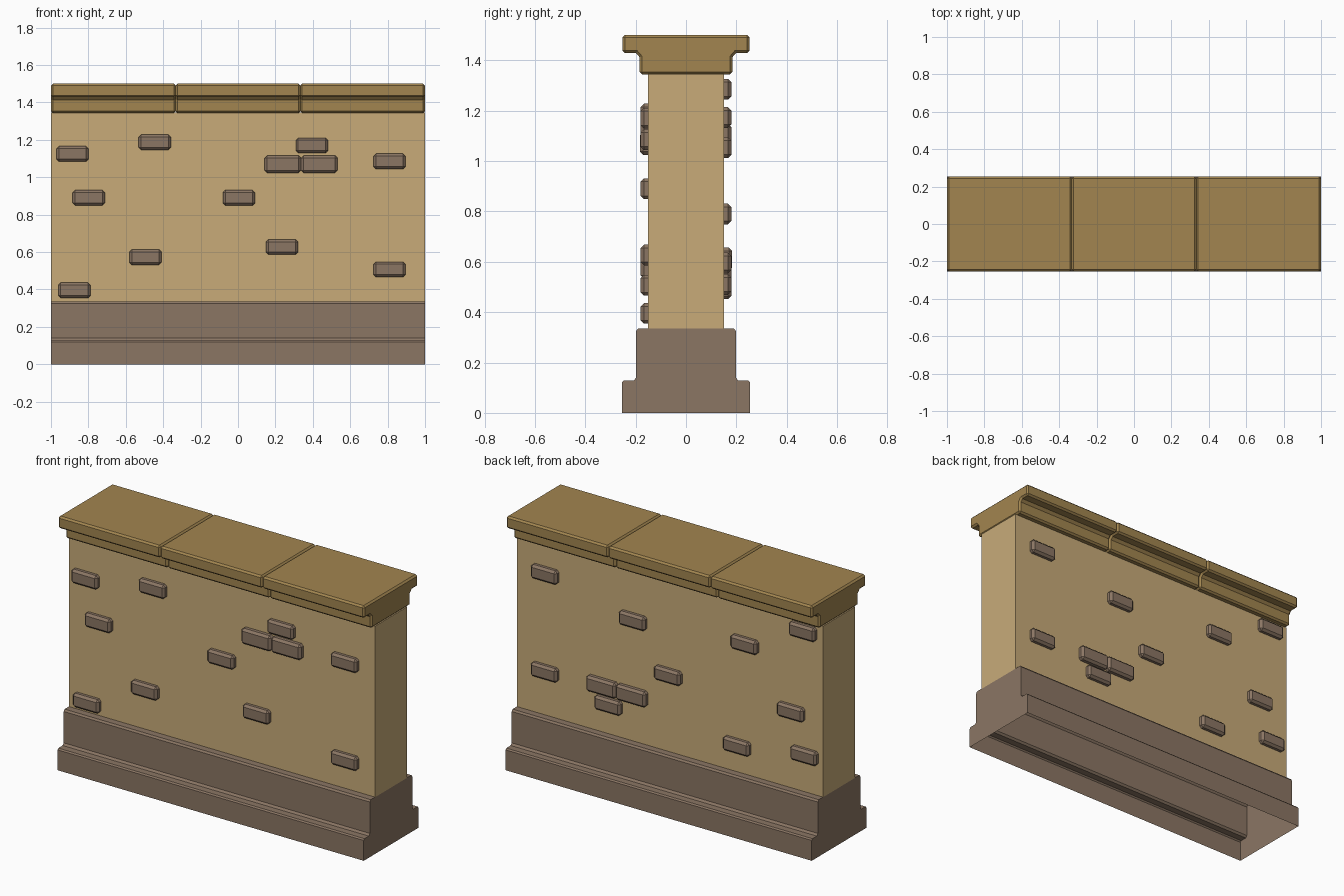
import bpy, bmesh
from mathutils import Matrix, Vector

cube = bpy.data.objects.get("Cube")
if cube:
    bpy.data.objects.remove(cube, do_unlink=True)


def material(name, rgb):
    m = bpy.data.materials.new(name)
    m.use_nodes = True
    color = (*rgb, 1.0)
    m.diffuse_color = color
    m.node_tree.nodes["Principled BSDF"].inputs["Base Color"].default_value = color
    return m


plaster = material("tan plaster", (0.578, 0.407, 0.191))
coping = material("ochre coping", (0.361, 0.235, 0.080))
stone = material("brown stone", (0.258, 0.181, 0.127))


def finish(bm, name, mat, bevel=0.0):
    mesh = bpy.data.meshes.new(name)
    bm.to_mesh(mesh)
    bm.free()
    mesh.materials.append(mat)
    ob = bpy.data.objects.new(name, mesh)
    bpy.context.scene.collection.objects.link(ob)
    if bevel:
        mod = ob.modifiers.new("chamfer", "BEVEL")
        mod.width = bevel
        mod.segments = 1
        mod.limit_method = "ANGLE"
        mod.angle_limit = 1.0
    return ob


def box(name, center, size, mat, bevel=0.0):
    bm = bmesh.new()
    bmesh.ops.create_cube(bm, size=1, matrix=Matrix.Translation(center) @ Matrix.Diagonal((*size, 1)))
    return finish(bm, name, mat, bevel)


def moulding(name, half, x0, x1, mat, bevel=0.0, open_bottom=False):
    """Mirror a half profile of (y, z) across y = 0 and sweep it along x."""
    outline = half + [(-y, z) for y, z in reversed(half)]
    bm = bmesh.new()
    face = bm.faces.new([bm.verts.new((x0, y, z)) for y, z in outline])
    ext = bmesh.ops.extrude_face_region(bm, geom=[face], use_keep_orig=True)
    verts = [g for g in ext["geom"] if isinstance(g, bmesh.types.BMVert)]
    bmesh.ops.translate(bm, verts=verts, vec=(x1 - x0, 0, 0))
    bmesh.ops.recalc_face_normals(bm, faces=bm.faces)
    if open_bottom:
        under = [f for f in bm.faces if all(v.co.z < 0.001 for v in f.verts)]
        bmesh.ops.delete(bm, geom=under, context="FACES_ONLY")
    return finish(bm, name, mat, bevel)


# Wall body
box("wall", (0, 0, 0.84), (2, 0.3, 1.01), plaster)

# Stepped plinth, hollow underneath
plinth = [(0.255, 0), (0.255, 0.12), (0.248, 0.128), (0.208, 0.128),
          (0.198, 0.14), (0.198, 0.325), (0.19, 0.336)]
moulding("plinth", plinth, -1, 1, stone, open_bottom=True)

# Three coping stones with chamfered joints
cap = [(0.253, 1.5), (0.253, 1.428), (0.198, 1.428), (0.184, 1.412), (0.184, 1.343)]
for i in range(3):
    x = -1 + i * 2 / 3
    moulding(f"coping_stone_{i + 1}", cap, x, x + 2 / 3, coping, bevel=0.01)

# Exposed bricks: the back repeats the front, turned half way about the x axis
small = [(-0.885, 1.125), (-0.445, 1.187), (-0.798, 0.89), (0.005, 0.89),
         (0.395, 1.17), (0.81, 1.085), (-0.495, 0.573), (0.235, 0.627),
         (0.81, 0.507), (-0.875, 0.395)]
large = [(0.24, 1.07), (0.435, 1.07)]
bricks = [(p, (0.172, 0.08, 0.082)) for p in small]
bricks += [(p, (0.195, 0.086, 0.092)) for p in large]
for n, ((x, z), size) in enumerate(bricks, 1):
    box(f"front_brick_{n}", Vector((x, -0.14, z)), size, stone, 0.013)
    box(f"back_brick_{n}", Vector((x, 0.14, 1.68 - z)), size, stone, 0.013)
